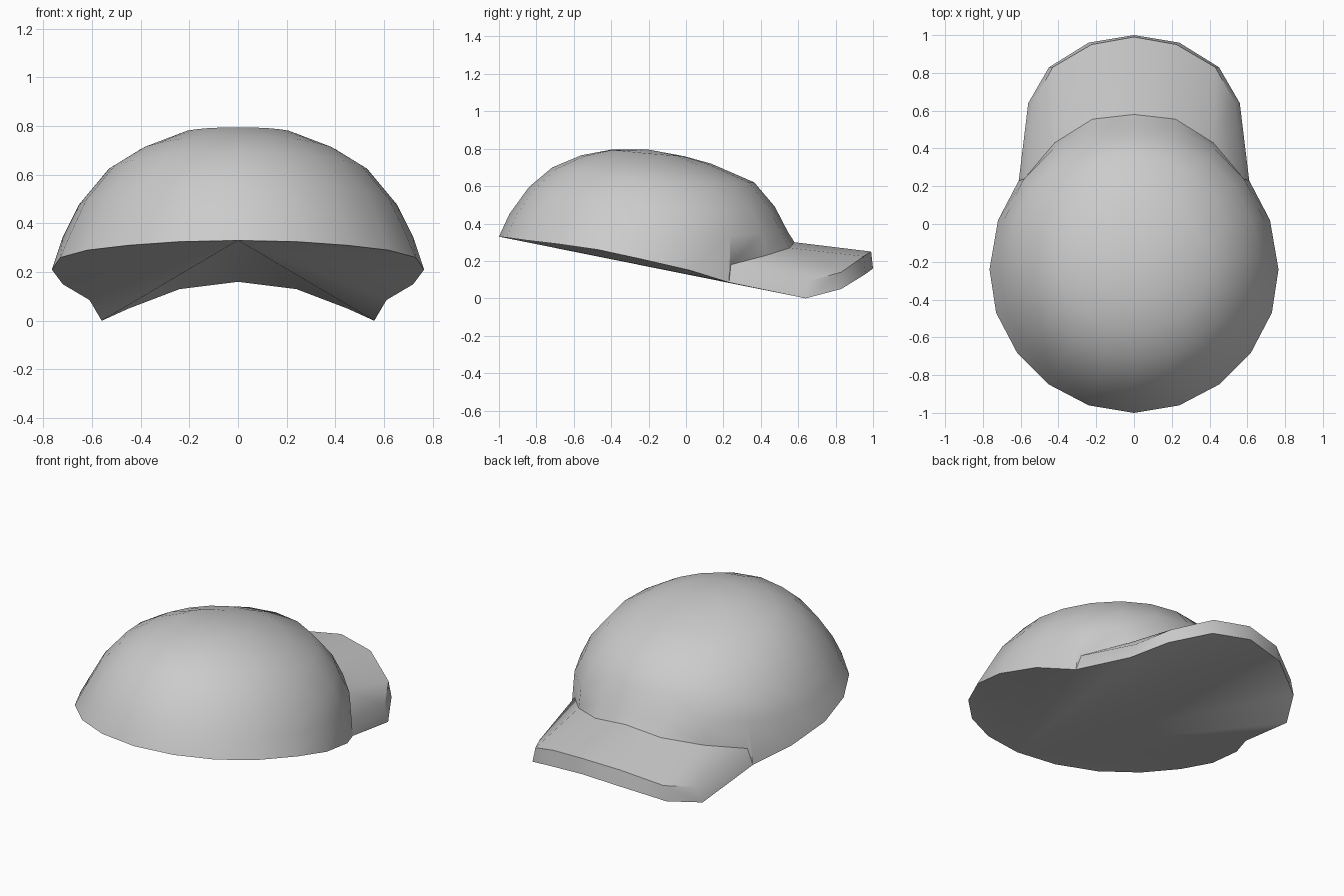
import bpy, bmesh
from math import sin, cos, pi

if "Cube" in bpy.data.objects:
    bpy.data.objects.remove(bpy.data.objects["Cube"])

SEG = 10  # segments around half of the crown

grey = bpy.data.materials.new("plain grey")
grey.use_nodes = True
colour = (0.6, 0.6, 0.6, 1)
grey.diffuse_color = colour
grey.node_tree.nodes["Principled BSDF"].inputs["Base Color"].default_value = colour

bm = bmesh.new()


def verts(points):
    return [bm.verts.new(p) for p in points]


def half_ring(width, back_y, back_z, front_y, front_z, side_z):
    """Half oval from back to front whose sides dip below its ends."""
    mid_y, half_y = (front_y + back_y) / 2, (front_y - back_y) / 2
    mean, tilt = (back_z + front_z) / 2, (back_z - front_z) / 2
    points = []
    for i in range(SEG + 1):
        t = pi * i / SEG
        x = 0 if i in (0, SEG) else width * sin(t)
        z = mean + tilt * cos(t) - (mean - side_z) * sin(t) ** 2
        points.append((x, mid_y - half_y * cos(t), z))
    return verts(points)


def bridge(a, b):
    for i in range(len(a) - 1):
        bm.faces.new((a[i], a[i + 1], b[i + 1], b[i]))


# Lower edge of the crown, from the back to the brim corner
rim = verts([(0, -1, .33), (.24, -.96, .325), (.45, -.85, .31), (.62, -.68, .29),
             (.73, -.47, .26), (.765, -.24, .21), (.72, .02, .15), (.61, .23, .085)])
# Seam where the crown meets the top of the brim
seam = verts([(.58, .24, .18), (.42, .43, .23), (.22, .555, .27), (0, .58, .30)])
# Upper and lower outer edges of the brim
brim_top = verts([(.53, .65, .09), (.43, .83, .14), (.225, .95, .225), (0, .99, .25)])
brim_low = verts([(.56, .64, 0), (.45, .83, .05), (.24, .96, .13), (0, 1, .16)])

# Crown
rings = [half_ring(*r) for r in (
    (.72, -.945, .45, .545, .355, .345),
    (.655, -.84, .595, .475, .49, .475),
    (.53, -.715, .70, .365, .62, .625),
    (.40, -.56, .765, .135, .72, .705),
    (.22, -.40, .795, -.01, .76, .775))]
bridge(rim, rings[0][:8])
bm.faces.new((rim[7], seam[0], rings[0][7]))
bridge(seam, rings[0][7:])
for lower, upper in zip(rings, rings[1:]):
    bridge(lower, upper)
pole = bm.verts.new((0, -.2, .795))
for a, b in zip(rings[-1], rings[-1][1:]):
    bm.faces.new((a, b, pole))

# Brim top and edge
bridge(brim_top, seam)
bridge([rim[7]] + brim_low, [seam[0]] + brim_top)

# Underside, fanned from the back
edge = rim[1:] + brim_low
for a, b in zip(edge, edge[1:]):
    bm.faces.new((rim[0], b, a))

bmesh.ops.recalc_face_normals(bm, faces=bm.faces)
mesh = bpy.data.meshes.new("cap")
bm.to_mesh(mesh)
bm.free()
mesh.materials.append(grey)
cap = bpy.data.objects.new("cap", mesh)
bpy.context.collection.objects.link(cap)

# Smooth shading with crisp seams, then the mirrored half
bpy.ops.object.select_all(action="DESELECT")
cap.select_set(True)
bpy.context.view_layer.objects.active = cap
bpy.ops.object.shade_smooth_by_angle(angle=pi / 5)
mirror = cap.modifiers.new("mirror", "MIRROR")
mirror.use_axis[0] = True
mirror.merge_threshold = .001
